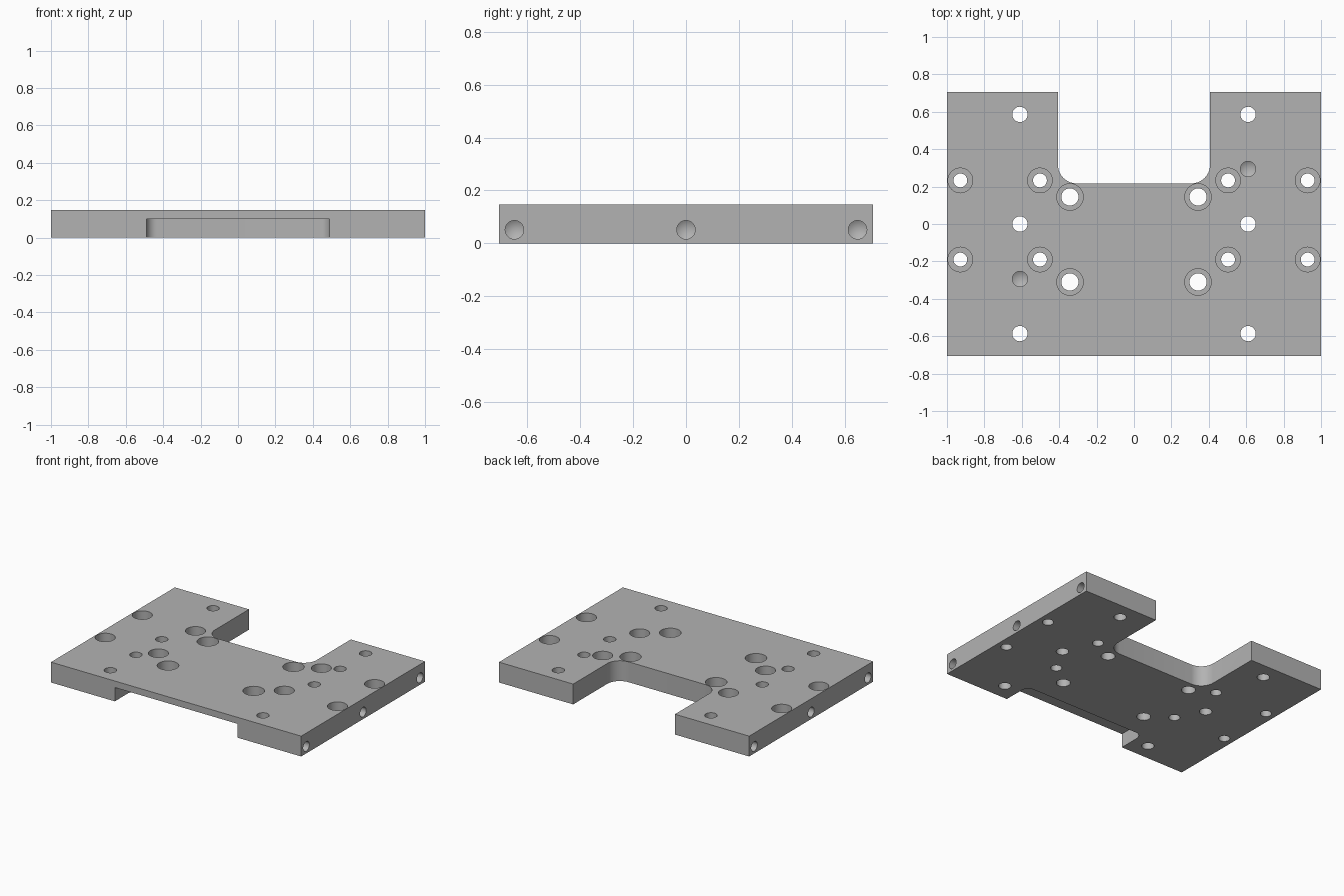
import bpy, bmesh, math
from mathutils import Matrix, Vector

cube = bpy.data.objects.get("Cube")
if cube:
    bpy.data.objects.remove(cube, do_unlink=True)

HALF_X, HALF_Y, TOP = 1.0, 0.707, 0.147
SEGMENTS = 32

steel = bpy.data.materials.new("machined_grey")
steel.use_nodes = True
grey = (0.45, 0.45, 0.45, 1)
steel.diffuse_color = grey
steel.node_tree.nodes["Principled BSDF"].inputs["Base Color"].default_value = grey


def make_object(name, bm):
    bmesh.ops.recalc_face_normals(bm, faces=bm.faces)
    mesh = bpy.data.meshes.new(name)
    bm.to_mesh(mesh)
    bm.free()
    mesh.materials.append(steel)
    obj = bpy.data.objects.new(name, mesh)
    bpy.context.collection.objects.link(obj)
    return obj


def prism(bm, outline, low, high):
    """Closed outline extruded upwards."""
    rings = [[bm.verts.new((x, y, z)) for x, y in outline] for z in (low, high)]
    bm.faces.new(rings[0])
    bm.faces.new(rings[1])
    for i in range(len(outline)):
        j = (i + 1) % len(outline)
        bm.faces.new((rings[0][i], rings[0][j], rings[1][j], rings[1][i]))


def slot(bm, half_width, inner, outer, radius, low, high):
    """Open-ended slot with rounded inner corners."""
    side = 1 if outer > inner else -1
    outline = [(half_width, outer)]
    for sign, start in ((1, 0), (-1, 90)):
        for i in range(11):
            a = math.radians(start + 9 * i)
            outline.append((sign * (half_width - radius) + radius * math.cos(a),
                            inner + side * radius * (1 - math.sin(a))))
    outline.append((-half_width, outer))
    prism(bm, outline, low, high)


def tool(bm, profile, matrix):
    """Revolved cutting tool; profile is (radius, height) from tip upwards."""
    rings = []
    for r, h in profile:
        if r == 0:
            rings.append([bm.verts.new(matrix @ Vector((0, 0, h)))] * SEGMENTS)
        else:
            angles = [math.tau * i / SEGMENTS for i in range(SEGMENTS)]
            rings.append([bm.verts.new(matrix @ Vector((r * math.cos(a), r * math.sin(a), h)))
                          for a in angles])
    for a, b in zip(rings, rings[1:]):
        for i in range(SEGMENTS):
            j = (i + 1) % SEGMENTS
            corners = list(dict.fromkeys((a[i], a[j], b[j], b[i])))
            bm.faces.new(corners)


def through(r):
    return [(0, -0.05), (r, -0.05), (r, 0.2), (0, 0.2)]


def counterbore(inner, outer):
    floor = 0.06
    return [(0, -0.05), (inner, -0.05), (inner, floor), (outer, floor), (outer, 0.2), (0, 0.2)]


def blind(r, depth):
    return [(0, -depth - r * 0.6), (r, -depth), (r, 0.05), (0, 0.05)]


# Plate blank
bm = bmesh.new()
prism(bm, [(-HALF_X, -HALF_Y), (HALF_X, -HALF_Y), (HALF_X, HALF_Y), (-HALF_X, HALF_Y)], 0, TOP)
plate = make_object("mounting_plate", bm)

cut = bmesh.new()
# Rear notch and front underside recess
slot(cut, 0.407, 0.217, 0.9, 0.1, -0.1, 0.3)
slot(cut, 0.49, -0.5, -0.9, 0.055, -0.1, 0.1)

for side in (-1, 1):
    # Plain through holes
    for y in (-0.586, 0, 0.586):
        tool(cut, through(0.041), Matrix.Translation((side * 0.61, y, 0)))
    # Small counterbored holes
    for x in (0.503, 0.9285):
        for y in (-0.19, 0.233):
            tool(cut, counterbore(0.037, 0.066), Matrix.Translation((side * x, y, 0)))
    # Large counterbored holes
    for y in (-0.31, 0.1445):
        tool(cut, counterbore(0.046, 0.071), Matrix.Translation((side * 0.3425, y, 0)))
    # Blind dowel hole in the top
    tool(cut, blind(0.041, 0.09), Matrix.Translation((side * 0.61, side * 0.294, TOP)))
    # Blind holes in the side edge
    for y in (-0.649, 0, 0.649):
        turn = Matrix.Rotation(side * math.pi / 2, 4, "Y")
        tool(cut, blind(0.035, 0.2), Matrix.Translation((side * HALF_X, y, 0.051)) @ turn)
cutter = make_object("hole_cutter", cut)
cutter.hide_render = True

# Machine the plate
mod = plate.modifiers.new("machining", "BOOLEAN")
mod.operation = "DIFFERENCE"
mod.solver = "EXACT"
mod.object = cutter
bpy.ops.object.select_all(action="DESELECT")
bpy.context.view_layer.objects.active = plate
plate.select_set(True)
bpy.ops.object.modifier_apply(modifier=mod.name)
bpy.data.objects.remove(cutter, do_unlink=True)
bpy.ops.object.shade_smooth_by_angle(angle=math.radians(30))
